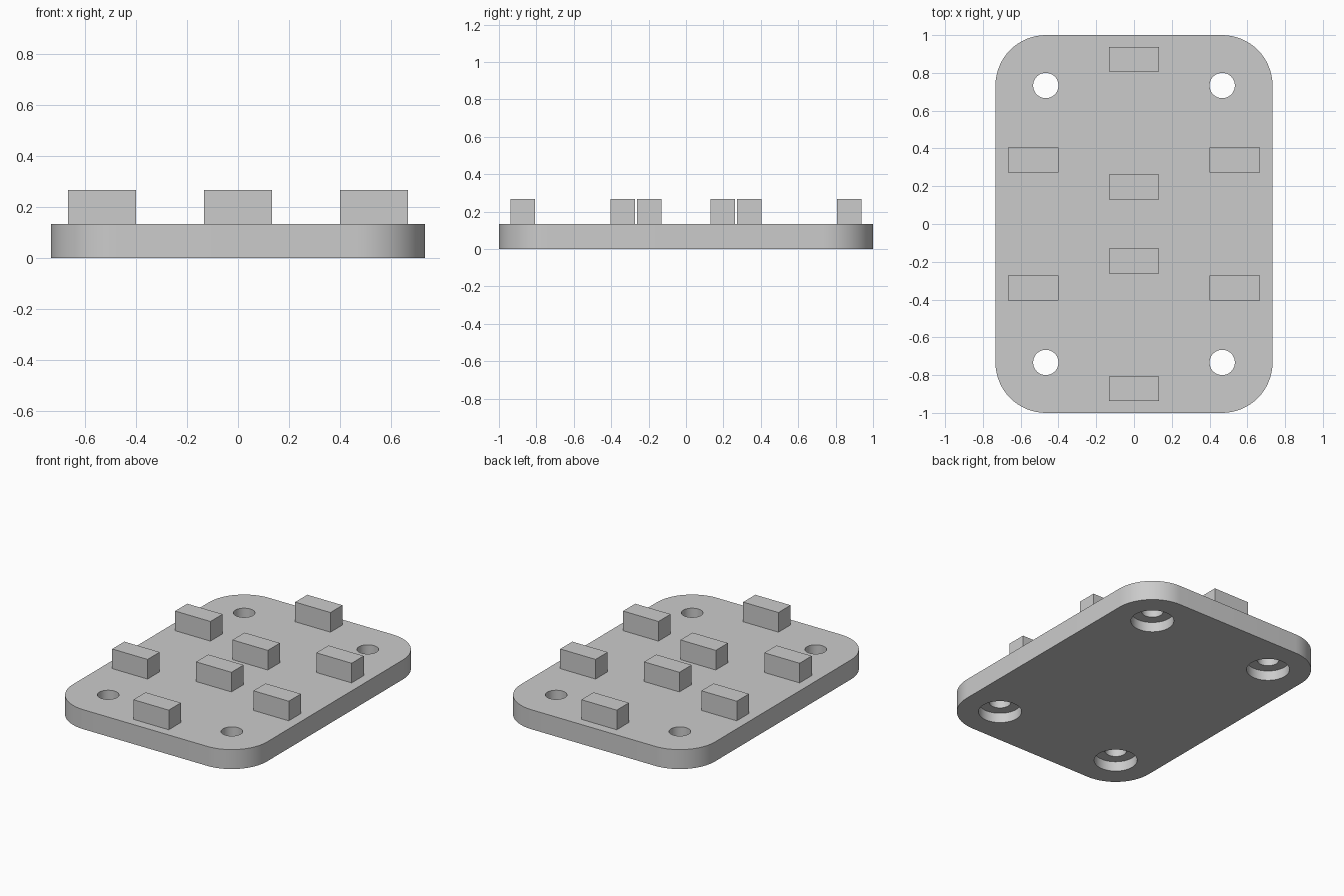
import bpy
import bmesh
import math
from mathutils import Matrix, Vector

if "Cube" in bpy.data.objects:
    bpy.data.objects.remove(bpy.data.objects["Cube"], do_unlink=True)

WIDTH, LENGTH, THICK = 1.467, 2.0, 0.133
CORNER = 0.267
HOLE_X, HOLE_Y = 0.467, 0.733

# Single grey material
grey = bpy.data.materials.new("grey")
grey.use_nodes = True
color = (0.6, 0.6, 0.6, 1)
grey.diffuse_color = color
grey.node_tree.nodes["Principled BSDF"].inputs["Base Color"].default_value = color


def finish(name, bm):
    mesh = bpy.data.meshes.new(name)
    bm.to_mesh(mesh)
    bm.free()
    obj = bpy.data.objects.new(name, mesh)
    bpy.context.collection.objects.link(obj)
    mesh.materials.append(grey)
    return obj


def box_mesh(center, size):
    bm = bmesh.new()
    matrix = Matrix.Translation(center) @ Matrix.Diagonal(Vector((*size, 1)))
    bmesh.ops.create_cube(bm, size=1, matrix=matrix)
    return bm


def hole_cutter(name, radius, bottom, top):
    bm = bmesh.new()
    for x in (-HOLE_X, HOLE_X):
        for y in (-HOLE_Y, HOLE_Y):
            bmesh.ops.create_cone(
                bm, cap_ends=True, segments=48, radius1=radius, radius2=radius,
                depth=top - bottom,
                matrix=Matrix.Translation((x, y, (top + bottom) / 2)))
    obj = finish(name, bm)
    obj.hide_render = True
    return obj


# Base plate with rounded vertical corners
bm = box_mesh((0, 0, THICK / 2), (WIDTH, LENGTH, THICK))
uprights = [e for e in bm.edges
            if abs(e.verts[0].co.z - e.verts[1].co.z) > THICK / 2]
bmesh.ops.bevel(bm, geom=uprights, offset=CORNER, segments=16,
                profile=0.5, affect='EDGES')
plate = finish("base_plate", bm)

# Through holes, with wider counterbores on the underside
cutters = [hole_cutter("through_hole_cutter", 0.067, -0.1, THICK + 0.1),
           hole_cutter("counterbore_cutter", 0.133, -0.1, THICK / 2)]
bpy.context.view_layer.objects.active = plate
for cutter in cutters:
    mod = plate.modifiers.new(cutter.name, 'BOOLEAN')
    mod.operation = 'DIFFERENCE'
    mod.solver = 'EXACT'
    mod.object = cutter
    bpy.ops.object.modifier_apply(modifier=mod.name)
    bpy.data.objects.remove(cutter, do_unlink=True)

bpy.ops.object.select_all(action='DESELECT')
plate.select_set(True)
bpy.ops.object.shade_smooth_by_angle(angle=math.radians(30))

# Raised blocks: a centre row of four and one pair along each side
block_size = Vector((0.267, 0.131, 0.134))
spots = {"centre_outer": (0, 0.872), "centre_inner": (0, 0.196),
         "left": (0.533, 0.339), "right": (-0.533, 0.339)}
for label, (x, y) in spots.items():
    for end, sign in (("front", -1), ("back", 1)):
        center = (x, sign * y, THICK + block_size.z / 2)
        finish(f"{label}_{end}_block", box_mesh(center, block_size))
